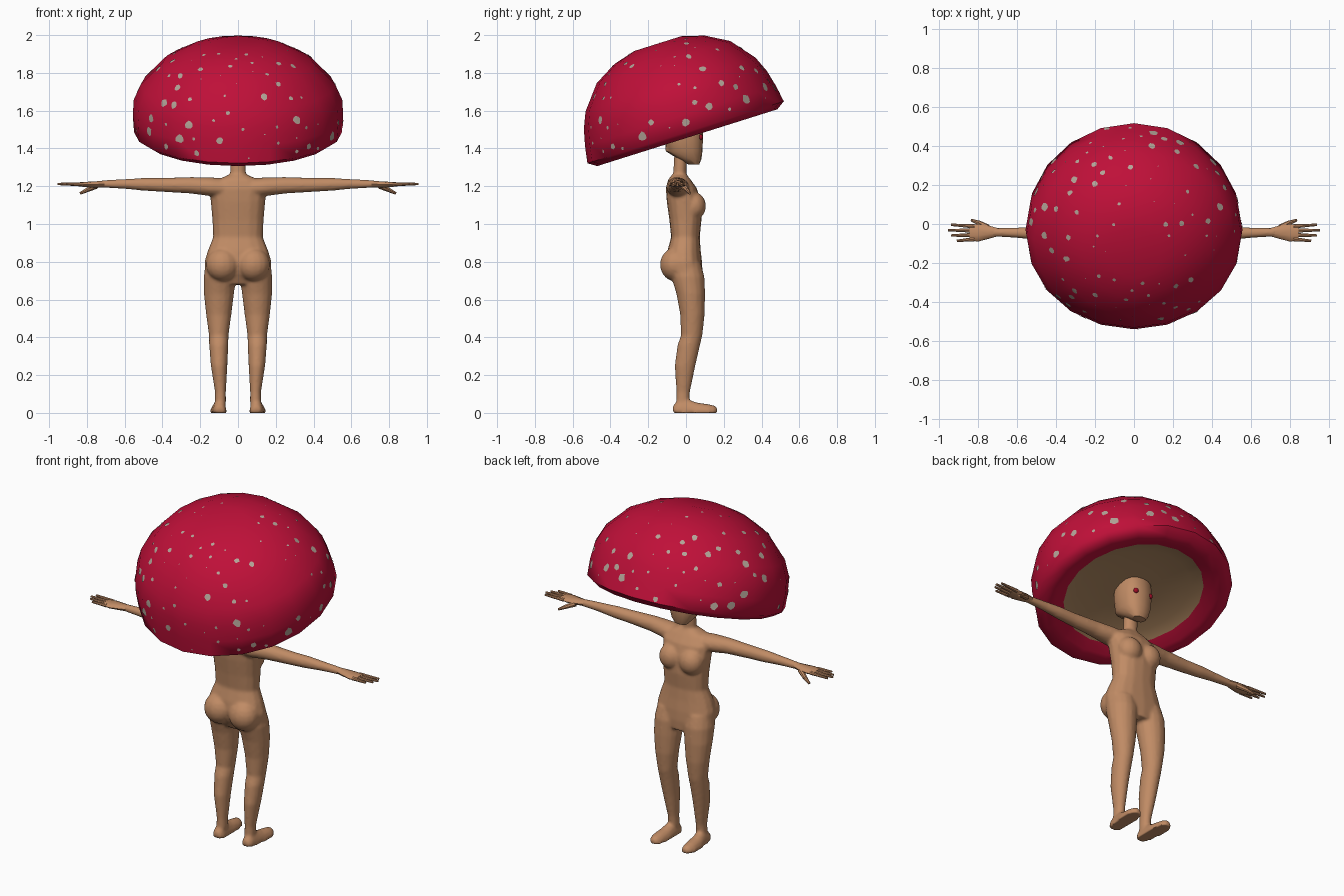
import bpy, bmesh, math, random
from math import cos, sin, tau
from mathutils import Vector, Matrix
from mathutils.bvhtree import BVHTree

if "Cube" in bpy.data.objects:
    bpy.data.objects.remove(bpy.data.objects["Cube"])
random.seed(4)


def material(name, rgb):
    m = bpy.data.materials.new(name)
    m.use_nodes = True
    m.diffuse_color = (*rgb, 1)
    m.node_tree.nodes["Principled BSDF"].inputs["Base Color"].default_value = (*rgb, 1)
    return m


SKIN = material("tan skin", (0.53, 0.26, 0.13))
RED = material("crimson cap", (0.52, 0.005, 0.04))
GILL = material("brown underside", (0.42, 0.24, 0.115))
SPOT = material("pale grey spots", (0.45, 0.37, 0.31))
EYE = material("dark red eyes", (0.36, 0.004, 0.02))


def loft(bm, rings, axis="Z", sides=16, power=1.0, side=1):
    """Skin rings (t, a, b, ra, rb) stacked along an axis; returns face strips."""
    def soft(v):
        return math.copysign(abs(v) ** power, v)
    loops = []
    for t, a, b, ra, rb in rings:
        loop = []
        for i in range(sides):
            ang = tau * i / sides
            u, v = a + ra * soft(cos(ang)), b + rb * soft(sin(ang))
            p = {"X": (t, u, v), "Y": (u, t, v), "Z": (u, v, t)}[axis]
            loop.append(bm.verts.new((p[0] * side, p[1], p[2])))
        loops.append(loop)
    strips = [[bm.faces.new((p[i], p[i - 1], q[i - 1], q[i])) for i in range(sides)]
              for p, q in zip(loops, loops[1:])]
    ends = [bm.faces.new(loops[0]), bm.faces.new(loops[-1])]
    return strips, ends


def ball(bm, centre, radii, u=16, v=10):
    bmesh.ops.create_uvsphere(bm, u_segments=u, v_segments=v, radius=1,
                              matrix=Matrix.LocRotScale(Vector(centre), None, Vector(radii)))


def rod(bm, start, end, r1, r2):
    a, b = Vector(start), Vector(end)
    turn = (b - a).to_track_quat("Z", "Y").to_matrix().to_4x4()
    bmesh.ops.create_cone(bm, cap_ends=True, segments=8, radius1=r1, radius2=r2,
                          depth=(b - a).length, matrix=Matrix.Translation((a + b) / 2) @ turn)


def finish(name, bm, mats, angle=40, normals=True):
    if normals:
        bmesh.ops.recalc_face_normals(bm, faces=bm.faces[:])
    mesh = bpy.data.meshes.new(name)
    bm.to_mesh(mesh)
    bm.free()
    for m in mats:
        mesh.materials.append(m)
    ob = bpy.data.objects.new(name, mesh)
    bpy.context.collection.objects.link(ob)
    bpy.ops.object.select_all(action="DESELECT")
    ob.select_set(True)
    bpy.context.view_layer.objects.active = ob
    bpy.ops.object.shade_smooth_by_angle(angle=math.radians(angle))
    return ob


# Body: torso, neck, arms, legs and feet fused into one skin
bm = bmesh.new()
loft(bm, [(0.68, 0, 0.015, 0.10, 0.07), (0.74, 0, 0.0, 0.178, 0.088),
          (0.80, 0, -0.01, 0.178, 0.095), (0.86, 0, -0.01, 0.16, 0.088),
          (0.93, 0, -0.003, 0.132, 0.076), (1.02, 0, -0.003, 0.136, 0.085),
          (1.12, 0, -0.012, 0.145, 0.09), (1.19, 0, -0.025, 0.15, 0.082),
          (1.235, 0, -0.035, 0.11, 0.06), (1.26, 0, -0.035, 0.05, 0.04)], power=0.85)
loft(bm, [(1.20, 0, -0.035, 0.055, 0.04), (1.27, 0, -0.033, 0.042, 0.035),
          (1.42, 0, -0.025, 0.04, 0.034)])
for s in (1, -1):
    ball(bm, (0.066 * s, 0.04, 1.095), (0.072, 0.066, 0.075))
    ball(bm, (0.082 * s, -0.058, 0.785), (0.088, 0.08, 0.088))
    # Arm
    loft(bm, [(0.06, -0.04, 1.19, 0.06, 0.05), (0.14, -0.045, 1.197, 0.06, 0.05),
              (0.25, -0.05, 1.205, 0.046, 0.044), (0.40, -0.05, 1.207, 0.037, 0.037),
              (0.50, -0.047, 1.21, 0.034, 0.034), (0.60, -0.045, 1.212, 0.027, 0.026),
              (0.73, -0.042, 1.212, 0.022, 0.019)], axis="X", side=s)
    # Leg
    loft(bm, [(0.05, 0.093, -0.018, 0.03, 0.034), (0.11, 0.093, -0.015, 0.029, 0.036),
              (0.25, 0.1, -0.005, 0.044, 0.055), (0.36, 0.102, 0.015, 0.051, 0.06),
              (0.41, 0.102, 0.03, 0.052, 0.057), (0.52, 0.102, 0.034, 0.067, 0.065),
              (0.63, 0.101, 0.025, 0.08, 0.076), (0.72, 0.096, 0.01, 0.086, 0.088),
              (0.79, 0.09, 0.0, 0.08, 0.08)], side=s)
    # Foot
    loft(bm, [(-0.07, 0.097, 0.015, 0.022, 0.022), (-0.045, 0.097, 0.0, 0.036, 0.065),
              (0.0, 0.099, 0.0, 0.038, 0.075), (0.06, 0.103, 0.0, 0.044, 0.055),
              (0.12, 0.106, 0.0, 0.042, 0.046), (0.15, 0.106, 0.0, 0.032, 0.04),
              (0.166, 0.106, 0.0, 0.015, 0.025)], axis="Y", side=s)
for v in bm.verts:
    v.co.z = max(v.co.z, 0)
body = finish("body", bm, [SKIN])
fuse = body.modifiers.new("fuse", "REMESH")
fuse.mode = "VOXEL"
fuse.voxel_size = 0.009
fuse.use_smooth_shade = True
relax = body.modifiers.new("relax", "SMOOTH")
relax.factor = 0.5
relax.iterations = 4

# Hands: palm, four fingers and a thumb, mirrored
bm = bmesh.new()
loft(bm, [(0.70, -0.042, 1.212, 0.021, 0.018), (0.75, -0.042, 1.21, 0.035, 0.017),
          (0.80, -0.045, 1.209, 0.045, 0.015), (0.845, -0.045, 1.21, 0.04, 0.011)],
     axis="X", sides=10)
for i, tip in enumerate((0.91, 0.94, 0.955, 0.94)):
    y = -0.078 + i * 0.022
    rod(bm, (0.82, y, 1.21), (tip, y * 1.25 + 0.011, 1.212), 0.011, 0.006)
rod(bm, (0.75, -0.02, 1.203), (0.80, 0.008, 1.18), 0.017, 0.012)
rod(bm, (0.795, 0.005, 1.182), (0.835, 0.02, 1.162), 0.012, 0.007)
hands = finish("hands", bm, [SKIN])
hands.modifiers.new("mirror", "MIRROR")

# Head and eyes
bm = bmesh.new()
loft(bm, [(1.315, 0, 0.042, 0.04, 0.028), (1.345, 0, 0.02, 0.064, 0.062),
          (1.385, 0, -0.01, 0.083, 0.097), (1.46, 0, -0.01, 0.094, 0.1),
          (1.54, 0, -0.012, 0.092, 0.098), (1.6, 0, -0.015, 0.06, 0.065)], power=0.8)
finish("head", bm, [SKIN], 50)
bm = bmesh.new()
for s in (1, -1):
    ball(bm, (0.05 * s, 0.077, 1.46), (0.015, 0.013, 0.015), 12, 8)
finish("eyes", bm, [EYE])

# Mushroom cap: twenty-sided dome with a curled rim and recessed underside
bm = bmesh.new()
profile = [(0.07, 0.16, 0.16), (0.055, 0.32, 0.32), (0.035, 0.39, 0.39), (0.005, 0.45, 0.445),
           (0, 0.505, 0.50), (0.03, 0.55, 0.545), (0.12, 0.557, 0.53), (0.21, 0.552, 0.508),
           (0.295, 0.515, 0.472), (0.42, 0.395, 0.37), (0.488, 0.265, 0.25), (0.522, 0.14, 0.13)]
strips, ends = loft(bm, [(z, 0, 0, rx, ry) for z, rx, ry in profile], sides=20)
for f in strips[0] + strips[1] + ends[:1]:
    f.material_index = 1
bmesh.ops.recalc_face_normals(bm, faces=bm.faces[:])
surface = BVHTree.FromBMesh(bm)
cap = finish("cap", bm, [RED, GILL], 60)

# Spots: irregular thin patches laid on the dome
bm = bmesh.new()
core = Vector((0, 0, 0.1))
placed = []
while len(placed) < 125:
    height = random.uniform(-0.1, 0.95)
    if height > 0.75 and random.random() < 0.4:
        continue
    ang, flat = random.uniform(0, tau), math.sqrt(1 - height * height)
    aim = Vector((flat * cos(ang), flat * sin(ang), height))
    if any((aim - other).length < 0.13 for other in placed):
        continue
    placed.append(aim)
    size = random.choice((0.008, 0.016, 0.026, 0.034, 0.042)) * (1.15 - 0.5 * max(height, 0))
    across = aim.orthogonal().normalized()
    up = aim.cross(across)
    patch = []
    for i in range(9):
        r = size * random.uniform(0.75, 1.1)
        ray = (aim + r * (across * cos(tau * i / 9) + up * sin(tau * i / 9))).normalized()
        hit, normal, _, _ = surface.ray_cast(core, ray)
        patch.append(bm.verts.new(hit + normal * 0.003))
    hit, normal, _, _ = surface.ray_cast(core, aim)
    middle = bm.verts.new(hit + normal * 0.003)
    for i in range(9):
        bm.faces.new((middle, patch[i - 1], patch[i]))
spots = finish("cap_spots", bm, [SPOT], normals=False)

# Tilt the cap so that its rim drops at the back of the head
for ob in (cap, spots):
    ob.location = (0, 0.007, 1.457)
    ob.rotation_euler.x = math.radians(17.5)
